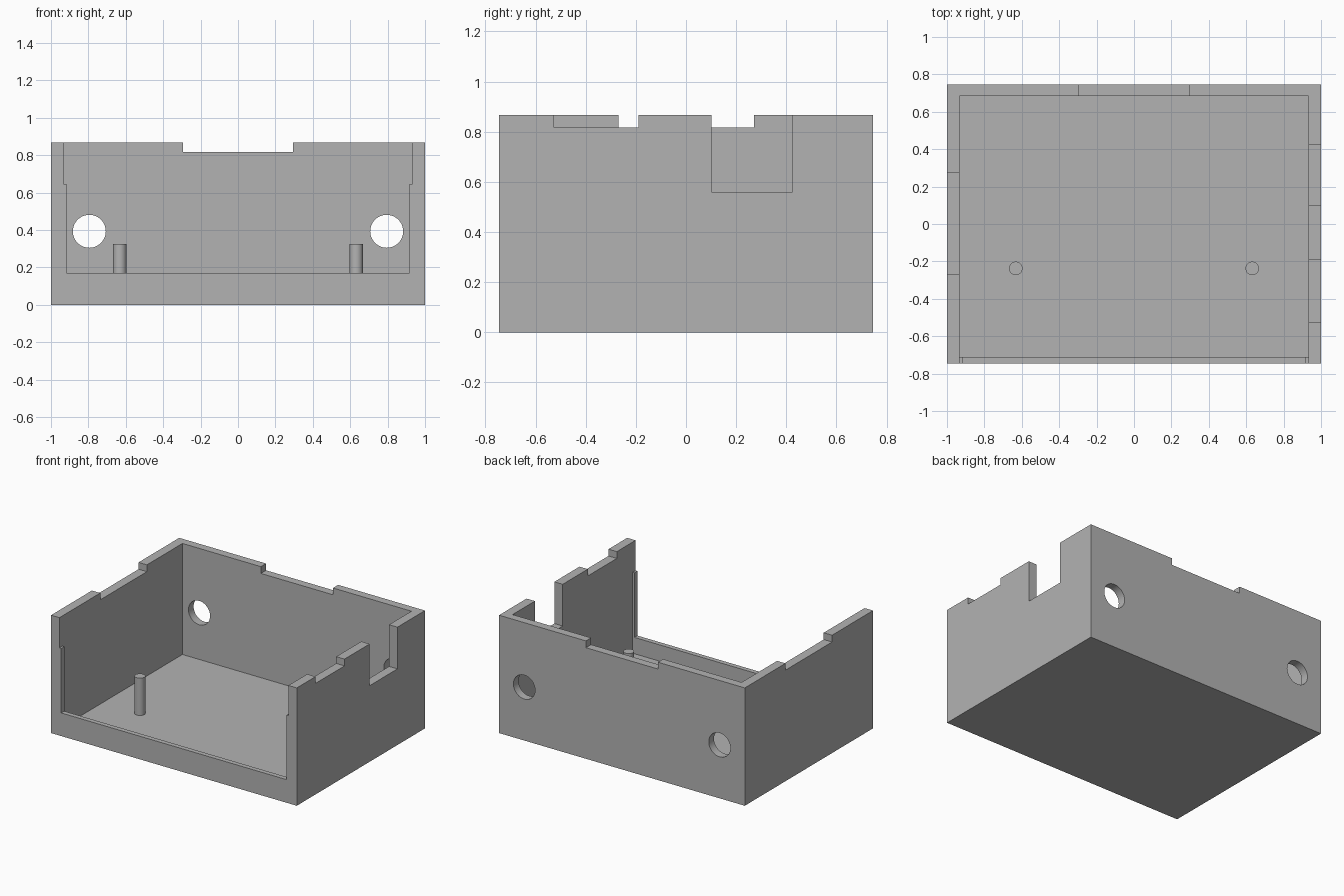
import bpy, bmesh, math

cube = bpy.data.objects.get("Cube")
if cube:
    bpy.data.objects.remove(cube, do_unlink=True)

# One plain grey for everything
grey = bpy.data.materials.new("plain grey")
grey.use_nodes = True
colour = (0.45, 0.45, 0.45, 1)
grey.diffuse_color = colour
grey.node_tree.nodes["Principled BSDF"].inputs["Base Color"].default_value = colour


def finish(obj, name):
    obj.name = name
    obj.data.materials.append(grey)
    return obj


def box(name, x0, x1, y0, y1, z0, z1):
    bpy.ops.mesh.primitive_cube_add(size=1, location=((x0 + x1) / 2, (y0 + y1) / 2, (z0 + z1) / 2))
    obj = bpy.context.object
    obj.scale = (x1 - x0, y1 - y0, z1 - z0)
    bpy.ops.object.transform_apply(location=True, rotation=True, scale=True)
    return finish(obj, name)


def rod(name, radius, depth, location, rotation=(0, 0, 0)):
    bpy.ops.mesh.primitive_cylinder_add(vertices=48, radius=radius, depth=depth,
                                        location=location, rotation=rotation)
    bpy.ops.object.transform_apply(location=True, rotation=True, scale=True)
    return finish(bpy.context.object, name)


def cut(target, cutter):
    mod = target.modifiers.new("cut", 'BOOLEAN')
    mod.operation = 'DIFFERENCE'
    mod.solver = 'EXACT'
    mod.object = cutter
    bpy.context.view_layer.objects.active = target
    bpy.ops.object.modifier_apply(modifier=mod.name)
    bpy.data.objects.remove(cutter, do_unlink=True)


# Main dimensions
HALF_X, HALF_Y, TOP = 1.0, 0.745, 0.867
IN_X, IN_BACK, IN_FRONT, FLOOR = 0.932, 0.685, -0.71, 0.05
NOTCH = 0.817

# Open-topped case with its front opening, leaving a low lip and narrow jambs
case = box("case", -HALF_X, HALF_X, -HALF_Y, HALF_Y, 0, TOP)
cut(case, box("cavity", -IN_X, IN_X, IN_FRONT, IN_BACK, FLOOR, 1))
cut(case, box("front_opening", -0.917, 0.917, -0.9, -0.6, 0.17, 1))
cut(case, box("front_slot", -IN_X, IN_X, -0.9, -0.6, 0.645, 1))

# Notches in the rim: back, right-hand side, left-hand side
cut(case, box("back_notch", -0.293, 0.293, 0.6, 0.9, NOTCH, 1))
cut(case, box("right_notch", -1.1, -0.85, -0.27, 0.272, NOTCH, 1))
cut(case, box("left_notch", 0.85, 1.1, -0.527, -0.19, NOTCH, 1))
cut(case, box("left_deep_notch", 0.85, 1.1, 0.102, 0.425, 0.56, 1))

# Round holes through the back wall
for x in (-0.795, 0.795):
    cut(case, rod("hole", 0.088, 0.3, (x, 0.715, 0.393), (math.pi / 2, 0, 0)))

# Pegs standing on the floor
pegs = [rod(side + "_peg", 0.036, 0.285, (x, -0.237, 0.1825))
        for side, x in (("right", -0.632), ("left", 0.632))]

# Smooth the round surfaces, keep the edges sharp
for obj in [case] + pegs:
    bpy.ops.object.select_all(action='DESELECT')
    obj.select_set(True)
    bpy.context.view_layer.objects.active = obj
    bpy.ops.object.shade_smooth_by_angle(angle=math.radians(30))
